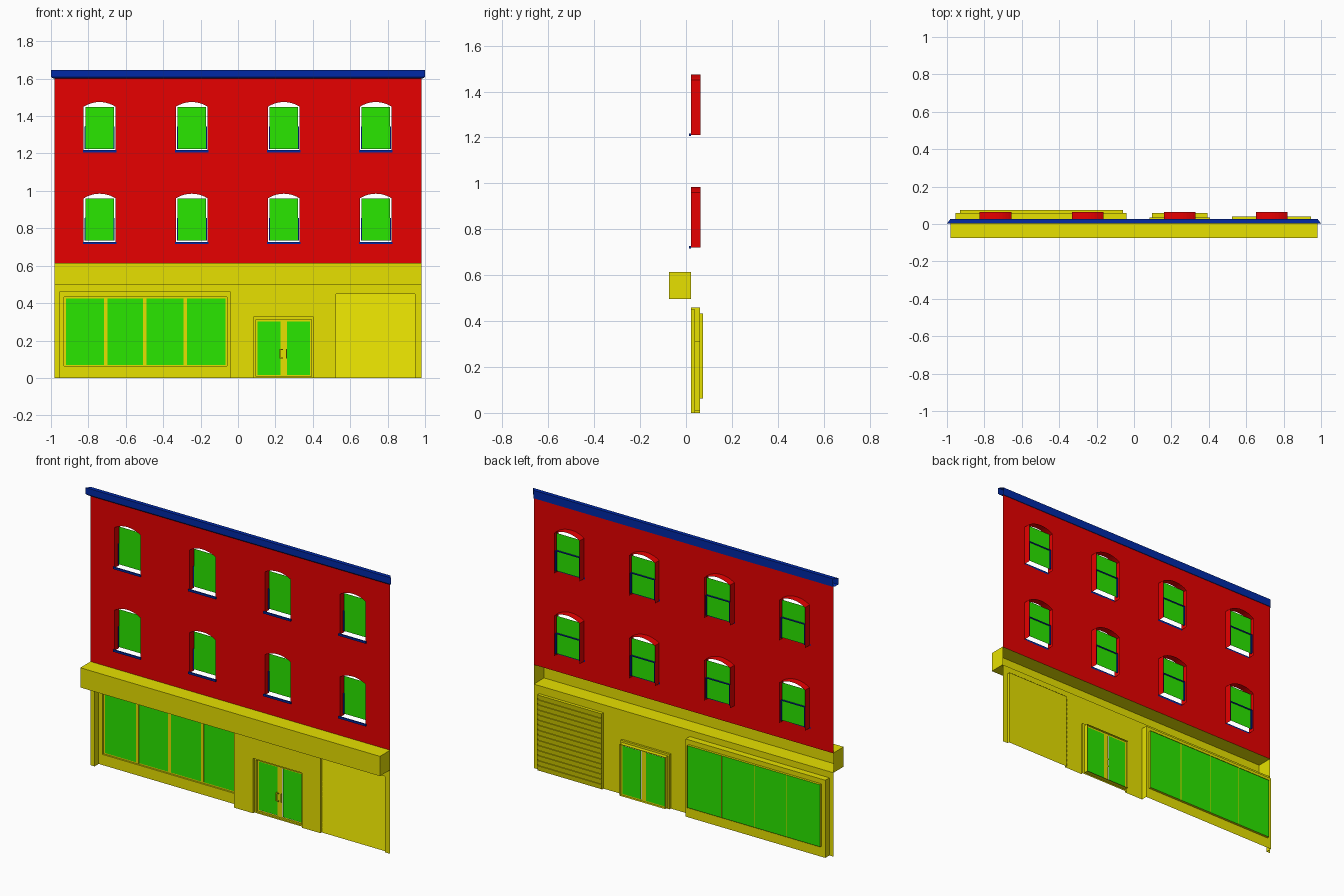
import bpy, bmesh, math
from mathutils import Vector

if "Cube" in bpy.data.objects:
    bpy.data.objects.remove(bpy.data.objects["Cube"], do_unlink=True)


def material(name, rgb):
    m = bpy.data.materials.new(name)
    m.use_nodes = True
    m.diffuse_color = (*rgb, 1)
    m.node_tree.nodes["Principled BSDF"].inputs["Base Color"].default_value = (*rgb, 1)
    return m


RED = material("brick red", (0.8, 0, 0))
YELLOW = material("shop yellow", (0.8, 0.75, 0))
GREEN = material("glass green", (0.023, 0.8, 0))
BLUE = material("trim blue", (0, 0.022, 0.38))

WALL = 0.022      # y of the facade sheet
parts = {}        # part name -> (bmesh, material)


def part(name, mat):
    return parts.setdefault(name, (bmesh.new(), mat))[0]


def rect(x0, x1, z0, z1):
    return [(x0, z0), (x1, z0), (x1, z1), (x0, z1)]


def arch(cx, z0, hw, spring, rise, n=10):
    """Outline with a segmental arched head."""
    r = (hw * hw + rise * rise) / (2 * rise)
    a = math.asin(hw / r)
    pts = [(cx - hw, z0), (cx + hw, z0)]
    for i in range(n + 1):
        t = a - 2 * a * i / n
        pts.append((cx + r * math.sin(t), spring + rise - r + r * math.cos(t)))
    return pts


def sheet(bm, y, *loops):
    """Flat panel facing the front; later loops are holes."""
    edges = []
    for loop in loops:
        v = [bm.verts.new((x, y, z)) for x, z in loop]
        edges += [bm.edges.new((v[i - 1], v[i])) for i in range(len(v))]
    bmesh.ops.triangle_fill(bm, edges=edges, use_beauty=True, normal=Vector((0, -1, 0)))


def reveal(bm, loop, y0, y1, skip_bottom=False):
    """Side walls of a recess running from y0 back to y1."""
    n = len(loop)
    for i in range(1 if skip_bottom else 0, n):
        (xa, za), (xb, zb) = loop[i], loop[(i + 1) % n]
        bm.faces.new([bm.verts.new(p) for p in
                      ((xa, y0, za), (xa, y1, za), (xb, y1, zb), (xb, y0, zb))])


def box(bm, x0, x1, y0, y1, z0, z1):
    v = bmesh.ops.create_cube(bm, size=1)["verts"]
    bmesh.ops.scale(bm, verts=v, vec=(x1 - x0, y1 - y0, z1 - z0))
    bmesh.ops.translate(bm, verts=v, vec=((x0 + x1) / 2, (y0 + y1) / 2, (z0 + z1) / 2))


def sweep(bm, profile, cx=0):
    """Sheet along x from (half length, y, z) profile points."""
    for (ha, ya, za), (hb, yb, zb) in zip(profile, profile[1:]):
        bm.faces.new([bm.verts.new(p) for p in
                      ((cx - ha, ya, za), (cx + ha, ya, za), (cx + hb, yb, zb), (cx - hb, yb, zb))])


# Sash windows: bottomless arched casings with the glass hung clear inside
HALF = 0.085
openings = []
for z0 in (0.72, 1.21):
    for cx in (-0.74, -0.247, 0.245, 0.737):
        top, mid = z0 + 0.24, z0 + 0.135
        outline = arch(cx, z0, HALF, top, 0.025)
        openings.append(outline)
        reveal(part("window_casing", RED), outline, WALL, 0.064, True)
        sheet(part("window_glass", GREEN), 0.05, rect(cx - 0.076, cx + 0.076, z0 + 0.014, top - 0.002))
        sash = part("lower_sash", BLUE)
        box(sash, cx - 0.077, cx + 0.077, 0.051, 0.056, mid - 0.003, mid + 0.003)
        for s in (-1, 1):
            x = cx + s * 0.0775
            box(sash, x - 0.0025, x + 0.0025, 0.046, 0.058, z0 + 0.014, mid)
        box(part("window_sill", BLUE), cx - 0.09, cx + 0.09, 0.014, WALL, z0 - 0.004, z0 + 0.008)

# Upper brick wall
sheet(part("upper_wall", RED), WALL, rect(-0.982, 0.982, 0.612, 1.605), *openings)

# Cornice, open at the ends
sweep(part("cornice", BLUE), [(0.982, 0.026, 1.6), (0.988, 0.012, 1.6), (0.992, 0.006, 1.604),
                              (1, 0.002, 1.609), (1, 0.002, 1.647), (0.982, 0.026, 1.647),
                              (0.982, 0.026, 1.6)])

# Fascia box above the shop, open at the back
fascia = part("fascia", YELLOW)
FZ0, FZ1, FY = 0.497, 0.614, -0.074
reveal(fascia, rect(-0.982, 0.982, FZ0, FZ1), FY, WALL)
sheet(fascia, FY, rect(-0.982, 0.982, FZ0, FZ1))

# Ground floor wall with openings for shop window, door and shutter
shop = rect(-0.955, -0.04, 0, 0.46)
door = rect(0.083, 0.405, 0, 0.325)
shutter = rect(0.525, 0.947, 0, 0.45)
outline = [(-0.982, 0)]
for o in (shop, door, shutter):
    outline += [o[0], o[3], o[2], o[1]]
outline += [(0.982, 0), (0.982, FZ0), (-0.982, FZ0)]
sheet(part("lower_wall", YELLOW), WALL, outline)

# Shop window: stepped recess, mullions and glass
frame = part("shop_window_frame", YELLOW)
inner = rect(-0.93, -0.06, 0.063, 0.432)
reveal(frame, shop, WALL, 0.06, True)
sheet(frame, 0.06, shop, inner)
reveal(frame, inner, 0.06, 0.074)
sheet(frame, 0.07, inner, rect(-0.92, -0.068, 0.07, 0.425))
for x in (-0.708, -0.498, -0.283):
    box(frame, x - 0.009, x + 0.009, 0.069, 0.071, 0.064, 0.431)
    box(frame, x - 0.002, x + 0.002, 0.071, 0.074, 0.064, 0.431)
sheet(part("shop_window_glass", GREEN), 0.072, inner)

# Double door: stepped recess, leaves and pull handles
frame = part("door_frame", YELLOW)
inner = rect(0.095, 0.393, 0.008, 0.313)
reveal(frame, door, WALL, 0.034, True)
sheet(frame, 0.034, door, inner)
reveal(frame, inner, 0.034, 0.06)
panes = [rect(0.105, 0.228, 0.016, 0.303), rect(0.261, 0.384, 0.016, 0.303)]
sheet(frame, 0.046, inner, *panes)
for pane in panes:
    sheet(part("door_glass", GREEN), 0.047, pane)
handle = part("door_handles", YELLOW)
for x in (0.223, 0.256):
    box(handle, x, x + 0.005, 0.034, 0.039, 0.105, 0.155)
    for z in (0.105, 0.15):
        box(handle, x, x + 0.005, 0.039, 0.046, z, z + 0.005)
for z in (0.105, 0.15):
    box(handle, 0.228, 0.24, 0.034, 0.039, z, z + 0.005)

# Roller shutter with overlapping sloped slats
reveal(part("shutter_frame", YELLOW), shutter, WALL, 0.04, True)
N = 15
slats = []
for i in range(N):
    slats += [(0.211, 0.034, 0.45 * i / N), (0.211, 0.039, 0.45 * (i + 1) / N)]
sweep(part("shutter_slats", YELLOW), slats, 0.736)

# Turn every part into an object
for name, (bm, mat) in parts.items():
    bmesh.ops.remove_doubles(bm, verts=bm.verts, dist=0.0001)
    me = bpy.data.meshes.new(name)
    bm.to_mesh(me)
    bm.free()
    me.materials.append(mat)
    bpy.context.collection.objects.link(bpy.data.objects.new(name, me))
